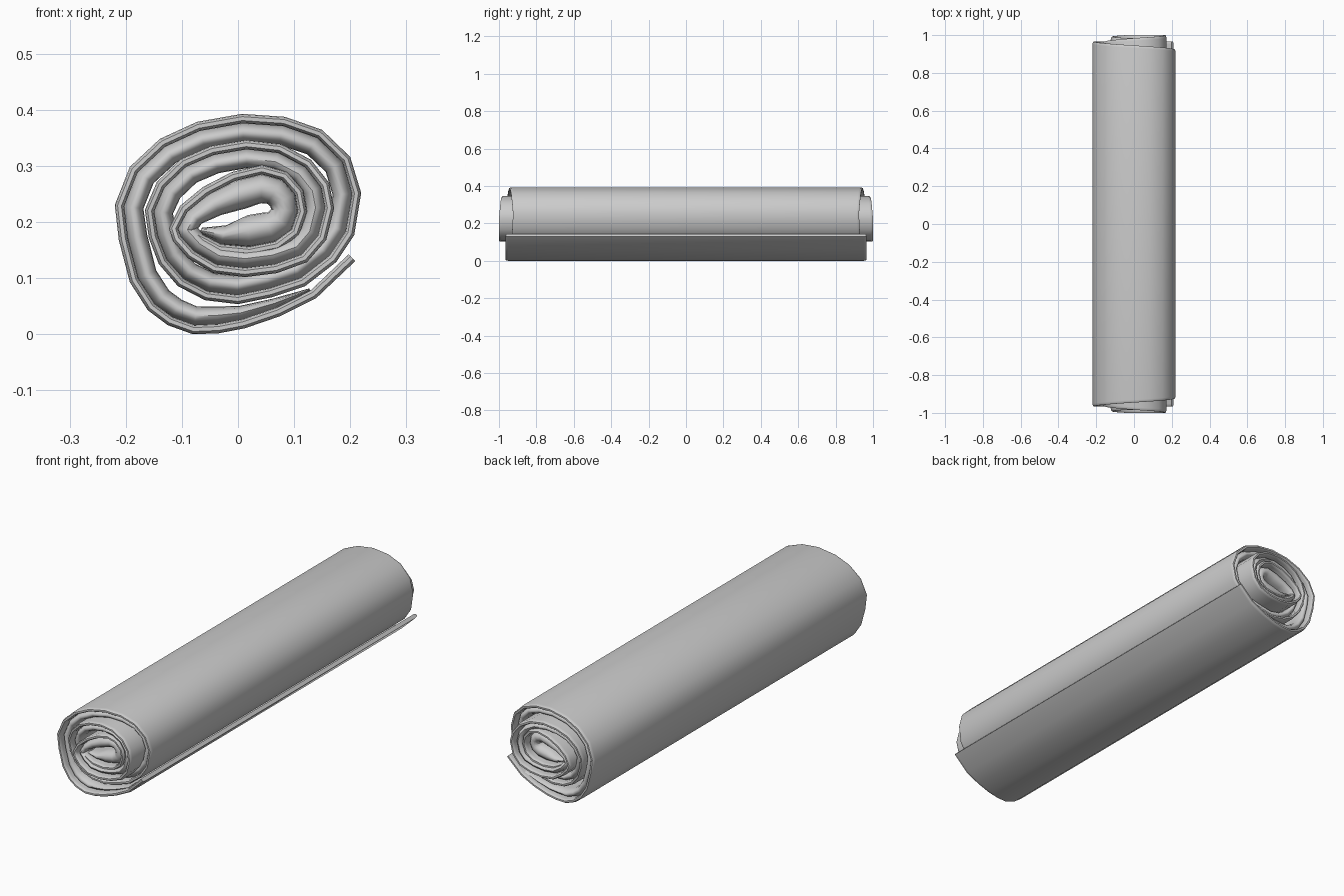
import bpy, bmesh, math
from mathutils import Vector

if "Cube" in bpy.data.objects:
    bpy.data.objects.remove(bpy.data.objects["Cube"])

U = 1 / 560  # drawing unit used for the spiral path

# Outer face of the rolled sheet, from loose end to core (x, z)
PATH = [(117, 73), (78, 36), (42, 18), (7, 6), (-19, 1), (-45, 0), (-70, 9), (-90, 24),
        (-108, 52), (-119, 94), (-123, 129), (-108, 167), (-78, 195), (-41, 212), (4, 220),
        (47, 217), (84, 204), (112, 177), (123, 141), (116, 99),
        (98, 72), (67, 48), (34, 37), (0, 30), (-33, 34), (-60, 48), (-79, 70), (-89, 96),
        (-93, 124), (-81, 152), (-57, 175), (-27, 188), (8, 194), (43, 190), (73, 174),
        (91, 151), (96, 126), (88, 94),
        (69, 72), (39, 61), (7, 57), (-25, 61), (-50, 76), (-65, 93), (-69, 106), (-58, 128),
        (-35, 147), (-6, 162), (24, 169), (49, 162), (65, 144), (69, 122), (61, 99),
        (41, 84), (12, 78), (-20, 81), (-43, 93)]
PTS = [Vector((x * U, z * U)) for x, z in PATH]
BACK = 0.017

# Half length of the roll and padding thickness along the path: (index, value)
LENGTH = [(0, .965), (10, .965), (18, .925), (23, .94), (28, .965), (32, .985),
          (36, 1.0), (41, 1.0), (46, .985), (56, .975)]
PAD = [(1, 3), (2, 10), (4, 18), (6, 20), (44, 19), (45, 19), (47, 30), (51, 27),
       (53, 32), (54, 32), (55, 20), (56, 6)]


def lerp(keys, i):
    for (a, va), (b, vb) in zip(keys, keys[1:]):
        if a <= i <= b:
            return va + (vb - va) * (i - a) / (b - a)
    return keys[0][1] if i < keys[0][0] else keys[-1][1]


def inward(i):
    a = (PTS[i] - PTS[max(i - 1, 0)]).normalized()
    b = (PTS[min(i + 1, len(PTS) - 1)] - PTS[i]).normalized()
    d = (a + b).normalized()
    return Vector((d.y, -d.x))


def loft(name, first, section):
    """Sweep a closed (depth, y) section along the spiral."""
    bm = bmesh.new()
    rings = []
    for i in range(first, len(PTS)):
        n = inward(i)
        half = section(i)
        prof = half + [(d, -y) for d, y in reversed(half)]
        rings.append([bm.verts.new((PTS[i].x + n.x * d, y, PTS[i].y + n.y * d)) for d, y in prof])
    m = len(rings[0])
    for r, s in zip(rings, rings[1:]):
        for k in range(m):
            bm.faces.new((r[k], r[(k + 1) % m], s[(k + 1) % m], s[k]))
    bm.faces.new(rings[0])
    bm.faces.new(rings[-1])
    bmesh.ops.recalc_face_normals(bm, faces=bm.faces)
    me = bpy.data.meshes.new(name)
    bm.to_mesh(me)
    bm.free()
    ob = bpy.data.objects.new(name, me)
    bpy.context.collection.objects.link(ob)
    bpy.ops.object.select_all(action='DESELECT')
    ob.select_set(True)
    bpy.context.view_layer.objects.active = ob
    bpy.ops.object.shade_smooth_by_angle(angle=math.radians(50))
    return ob


def backing_section(i):
    y, c = lerp(LENGTH, i), 0.005
    return [(0, y - .014), (c * .3, y - .005), (c, y), (BACK - c, y),
            (BACK - c * .3, y - .005), (BACK, y - .014)]


def padding_section(i):
    y, t = lerp(LENGTH, i) - .015, lerp(PAD, i) * U
    out = []
    for k in range(9):
        a = math.pi * k / 8
        out.append((BACK - .001 + t * (1 - math.cos(a)) / 2, y - .04 * (1 - math.sin(a))))
    return out


# Thin outer sheet of the roll
loft("rolled_backing", 0, backing_section)
# Soft padding with rounded ends filling the turns
loft("rolled_padding", 1, padding_section)
